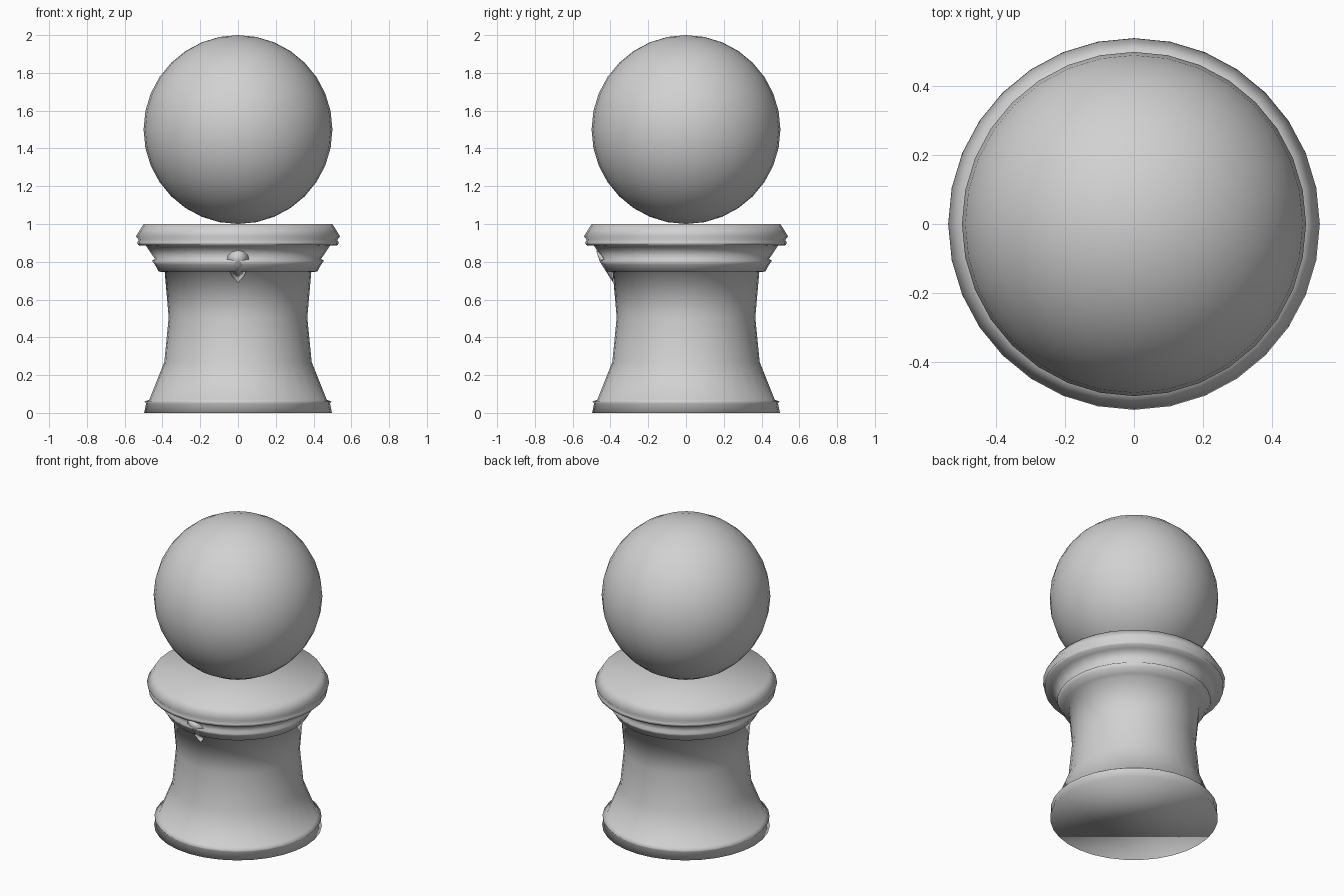
import bpy, bmesh, math
from mathutils import Vector

if "Cube" in bpy.data.objects:
    bpy.data.objects.remove(bpy.data.objects["Cube"])

# one plain grey for the whole model
grey = bpy.data.materials.new("plain grey")
grey.diffuse_color = (0.64, 0.64, 0.64, 1)
grey.use_nodes = True
grey.node_tree.nodes["Principled BSDF"].inputs["Base Color"].default_value = grey.diffuse_color


def finish(name, bm):
    bmesh.ops.recalc_face_normals(bm, faces=bm.faces[:])
    for f in bm.faces:
        f.smooth = True
    me = bpy.data.meshes.new(name)
    bm.to_mesh(me)
    bm.free()
    me.materials.append(grey)
    ob = bpy.data.objects.new(name, me)
    bpy.context.collection.objects.link(ob)
    return ob


def turned(name, profile, n=32):
    """Closed solid of revolution from (radius, height) points."""
    bm = bmesh.new()
    rings = [[bm.verts.new((r * math.cos(2 * math.pi * i / n),
                            r * math.sin(2 * math.pi * i / n), z)) for i in range(n)]
             for r, z in profile]
    for a, b in zip(rings, rings[1:]):
        for i in range(n):
            j = (i + 1) % n
            bm.faces.new((a[i], a[j], b[j], b[i]))
    bm.faces.new(rings[0][::-1])
    bm.faces.new(rings[-1])
    return finish(name, bm)


# pedestal: foot rim, waisted shaft, neck band, flared collar, top rim
turned("pedestal", [
    (0.497, 0), (0.487, 0.05), (0.495, 0.06), (0.47, 0.07),
    (0.39, 0.27), (0.367, 0.505), (0.388, 0.745),
    (0.42, 0.748), (0.44, 0.785), (0.455, 0.805), (0.44, 0.815),
    (0.487, 0.885), (0.53, 0.888), (0.532, 0.905), (0.525, 0.915),
    (0.54, 0.935), (0.50, 1.0)])

# ball resting on the pedestal
bm = bmesh.new()
bmesh.ops.create_uvsphere(bm, u_segments=32, v_segments=16, radius=0.5)
bmesh.ops.translate(bm, verts=bm.verts[:], vec=(0, 0, 1.5))
finish("ball", bm)

# teardrop ornament on the front, leaning outward at the top, with a ridge
bm = bmesh.new()
half = [(0, 0.86), (0.03, 0.853), (0.052, 0.835), (0.061, 0.805),
        (0.052, 0.765), (0.03, 0.722), (0, 0.69)]
outline = half + [(-x, z) for x, z in half[-2:0:-1]]


def lean(z):
    return -0.386 - (z - 0.69) * 0.53


rim = [bm.verts.new((x, lean(z) + 0.25 * abs(x), z)) for x, z in outline]
front = bm.verts.new((0, lean(0.80) - 0.012, 0.80))
back = bm.verts.new((0, lean(0.80) + 0.05, 0.80))
for i in range(len(rim)):
    j = (i + 1) % len(rim)
    bm.faces.new((rim[i], rim[j], front))
    bm.faces.new((rim[j], rim[i], back))
finish("teardrop_ornament", bm)
